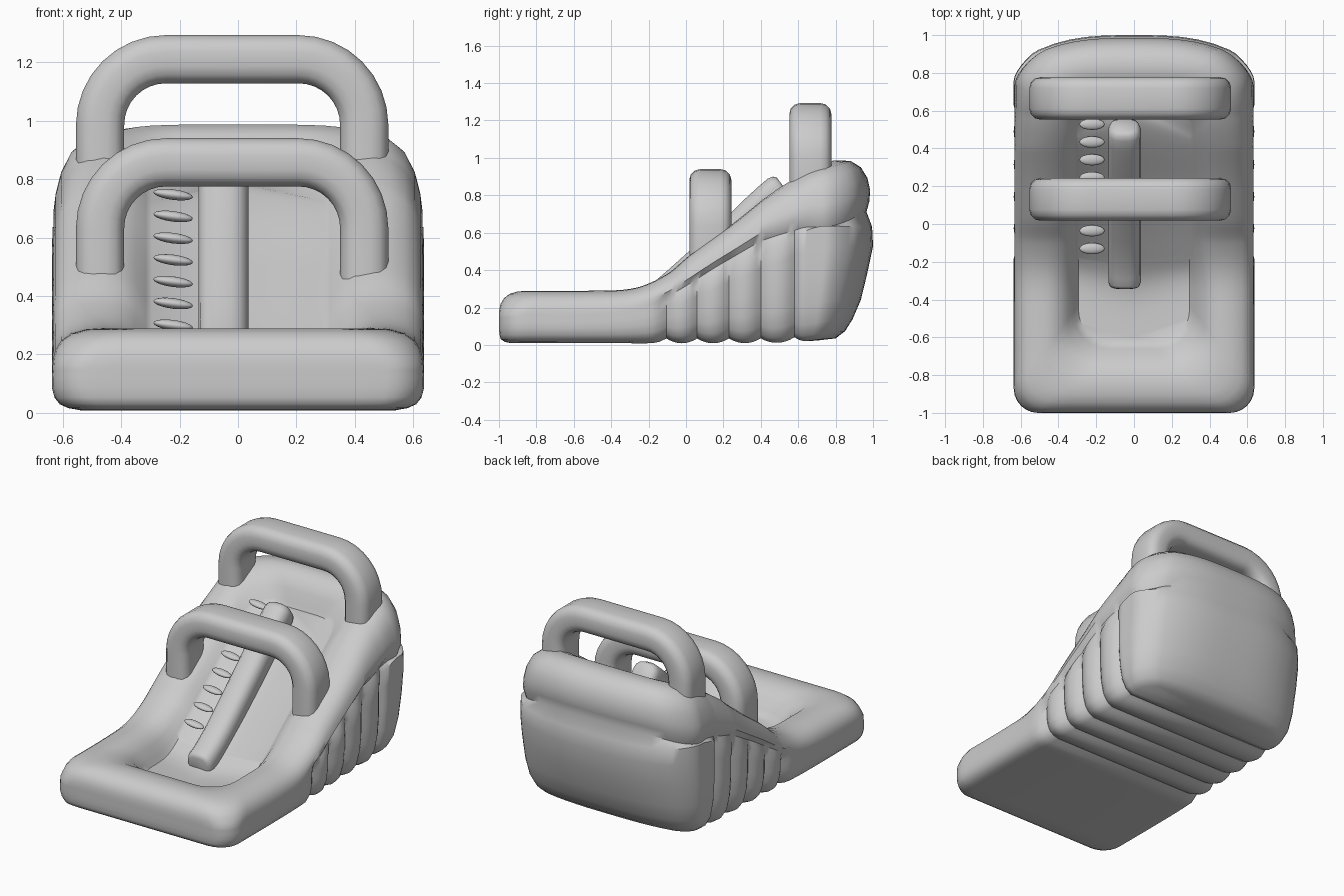
import bpy, bmesh, math
from mathutils import Vector

if "Cube" in bpy.data.objects:
    bpy.data.objects.remove(bpy.data.objects["Cube"])


def clamp(t):
    return max(0.0, min(1.0, t))


def interp(pts, y):
    """Smooth (Hermite) interpolation through (y, z) points."""
    if y <= pts[0][0]:
        return pts[0][1]
    if y >= pts[-1][0]:
        return pts[-1][1]

    def slope(i):
        a, b = pts[max(i - 1, 0)], pts[min(i + 1, len(pts) - 1)]
        return (b[1] - a[1]) / (b[0] - a[0])
    for i in range(len(pts) - 1):
        (y0, z0), (y1, z1) = pts[i], pts[i + 1]
        if y <= y1:
            d = y1 - y0
            t = (y - y0) / d
            return ((2*t**3 - 3*t*t + 1) * z0 + (t**3 - 2*t*t + t) * d * slope(i)
                    + (3*t*t - 2*t**3) * z1 + (t**3 - t*t) * d * slope(i + 1))


def finish(name, bm, angle=45):
    bmesh.ops.remove_doubles(bm, verts=bm.verts, dist=0.0005)
    bmesh.ops.recalc_face_normals(bm, faces=bm.faces)
    me = bpy.data.meshes.new(name)
    bm.to_mesh(me)
    bm.free()
    ob = bpy.data.objects.new(name, me)
    bpy.context.collection.objects.link(ob)
    bpy.ops.object.select_all(action='DESELECT')
    ob.select_set(True)
    bpy.context.view_layer.objects.active = ob
    bpy.ops.object.shade_smooth_by_angle(angle=math.radians(angle))
    return ob


def skin(bm, rings, caps=False):
    rows = [[bm.verts.new(p) for p in r] for r in rings]
    n = len(rows[0])
    for a, b in zip(rows, rows[1:]):
        for i in range(n):
            j = (i + 1) % n
            bm.faces.new((a[i], a[j], b[j], b[i]))
    if caps:
        bm.faces.new(rows[0])
        bm.faces.new(rows[-1])


# Side-view height curves and rib creases
BOTTOM = [(-1, .01), (.4, .01), (.65, .02), (.8, .035), (.95, .06)]
SEAM = [(-1, .165), (-.35, .175), (-.1, .26), (.2, .44), (.6, .66), (.8, .715), (1, .71)]
RIM = [(-1, .29), (-.5, .29), (-.27, .305), (-.1, .38), (.02, .48), (.24, .64), (.55, .88), (.78, .985), (1, .985)]
FLOOR = [(-.65, .14), (-.4, .13), (-.28, .15), (-.13, .25), (.2, .505), (.53, .765), (.7, .80)]
CREASES = [-.105, .06, .23, .40, .58]


def crease(y):
    d = min(abs(y - c) for c in CREASES)
    return .032 * max(0, 1 - d / .085) ** 2


def plan_ring(hx, yf, yb, r):
    """Rounded rectangle seen from above, side points locked to the rib creases."""
    pts = []
    knots = [yf + r] + [min(c, yb - r) for c in CREASES] + [yb - r]
    side = []
    for a, b, n in zip(knots, knots[1:], (20, 8, 8, 8, 8, 10)):
        side += [a + (b - a) * i / n for i in range(n)]
    side.append(yb - r)

    def arc(cx, cy, start):
        pts.extend((cx + r * math.cos(start + math.pi/2 * i / 6),
                    cy + r * math.sin(start + math.pi/2 * i / 6)) for i in range(1, 6))

    def across(s, y):
        pts.extend((s * (-hx + r + 2 * (hx - r) * i / 12), y) for i in range(13))
    across(1, yf)
    arc(hx - r, yf + r, -math.pi/2)
    pts.extend((hx, y) for y in side)
    arc(hx - r, yb - r, 0)
    across(-1, yb)
    arc(-hx + r, yb - r, math.pi/2)
    pts.extend((-hx, y) for y in reversed(side))
    arc(-hx + r, yf + r, math.pi)
    return pts


# Body: half width, front y, back y, corner radius, curve below, curve above, blend, rib weight
LEVELS = [
    (0, -.85, .72, 0, BOTTOM, SEAM, 0, 1),
    (.54, -.94, .80, .1, BOTTOM, SEAM, 0, 1),
    (.58, -.97, .85, .12, BOTTOM, SEAM, .045, 1),
    (.61, -.99, .89, .12, BOTTOM, SEAM, .13, 1),
    (.628, -.997, .935, .13, BOTTOM, SEAM, .28, 1),
    (.637, -1, .97, .13, BOTTOM, SEAM, .5, 1),
    (.637, -1, 1.0, .13, BOTTOM, SEAM, .72, 1),
    (.635, -1, .995, .13, BOTTOM, SEAM, .88, .8),
    (.634, -1, .965, .13, SEAM, RIM, 0, .25),
    (.632, -.998, .98, .15, SEAM, RIM, .2, 0),
    (.624, -.992, .985, .16, SEAM, RIM, .42, 0),
    (.605, -.975, .97, .16, SEAM, RIM, .66, 0),
    (.57, -.945, .935, .16, SEAM, RIM, .86, 0),
    (.52, -.9, .88, .16, SEAM, RIM, .97, 0),
    (.46, -.84, .79, .16, SEAM, RIM, 1, 0),
    (.40, -.77, .73, .17, FLOOR, RIM, .9, 0),
    (.35, -.70, .69, .18, FLOOR, RIM, .6, 0),
    (.315, -.66, .665, .18, FLOOR, RIM, .2, 0),
    (.295, -.63, .65, .18, FLOOR, RIM, 0, 0),
    (0, -.6, .62, 0, FLOOR, RIM, 0, 0)]
rings = []
for hx, yf, yb, r, low, high, f, w in LEVELS:
    ring = []
    for x, y in plan_ring(hx, yf, yb, r):
        a, b = interp(low, y), interp(high, y)
        c = crease(y) * w
        z = a + (b - a) * f
        if low is BOTTOM:
            z += c * .8 * (1 - f)
        inset = c + (.022 * clamp((y + .2) / .3) if low is SEAM and f == 0 else 0)
        if high is RIM:                                  # rear rim falls away at its sides
            z -= .07 * (abs(x) / .6) ** 4 * clamp((y - .4) / .4)
        back = .13 * (abs(x) / .6) ** 3 * clamp((y - .58) / .4)   # bowed back
        ring.append((x * (1 - inset / .6), y - back, z))
    rings.append(ring)
bm = bmesh.new()
skin(bm, rings)
finish("inflatable_slide_body", bm)


def sweep(name, path, side, width, height, radius, taper=()):
    """Sweep a rounded rectangle along a planar path; taper scales the end sections."""
    section = []
    for k, (sx, sy) in enumerate(((1, 1), (-1, 1), (-1, -1), (1, -1))):
        for i in range(4):
            a = math.pi/2 * (k + i / 3)
            section.append((sx * (width/2 - radius) + radius * math.cos(a),
                            sy * (height/2 - radius) + radius * math.sin(a)))
    path, side, rows = [Vector(p) for p in path], Vector(side), []
    n = len(path)
    for i, p in enumerate(path):
        tangent = (path[min(i + 1, n - 1)] - path[max(i - 1, 0)]).normalized()
        up = side.cross(tangent)
        e = min(i, n - 1 - i)
        s = taper[e] if e < len(taper) else 1
        rows.append([p + side * u * s + up * v * s for u, v in section])
    bm = bmesh.new()
    skin(bm, rows, True)
    return finish(name, bm)


def arch(name, y, top, foot):
    hw, r = .452, .225
    cz = top - .0825
    right = [(hw, foot), (hw, (foot + cz - r) / 2)]
    right += [(hw - r + r * math.cos(a), cz - r + r * math.sin(a))
              for a in (math.pi/2 * i / 8 for i in range(9))]
    pts = right + [(-x, z) for x, z in reversed(right)]
    sweep(name, [(x - .02, y, z) for x, z in pts], (0, 1, 0), .225, .165, .058)


# Inflated arches
arch("front_arch", .13, .94, .40)
arch("rear_arch", .665, 1.293, .78)

# Lane divider following the slide
ys = [-.335, -.325, -.30] + [-.25 + .07 * i for i in range(10)] + [.44, .49, .51, .52]
sweep("lane_divider", [(-.05, y, interp(FLOOR, y) + .015 + max(0, y + .1) * .12) for y in ys],
      (1, 0, 0), .172, .165, .06, (.7, .9))

# Climbing steps
for i in range(8):
    y = -.13 + .094 * i
    bpy.ops.mesh.primitive_uv_sphere_add(segments=16, ring_count=10, radius=1,
                                         location=(-.222, y, .30 + .0745 * i),
                                         rotation=(0, .13, 0))
    step = bpy.context.object
    step.name = f"climbing_step_{i + 1}"
    step.scale = (.068, .03, .018)
    bpy.ops.object.shade_smooth()
